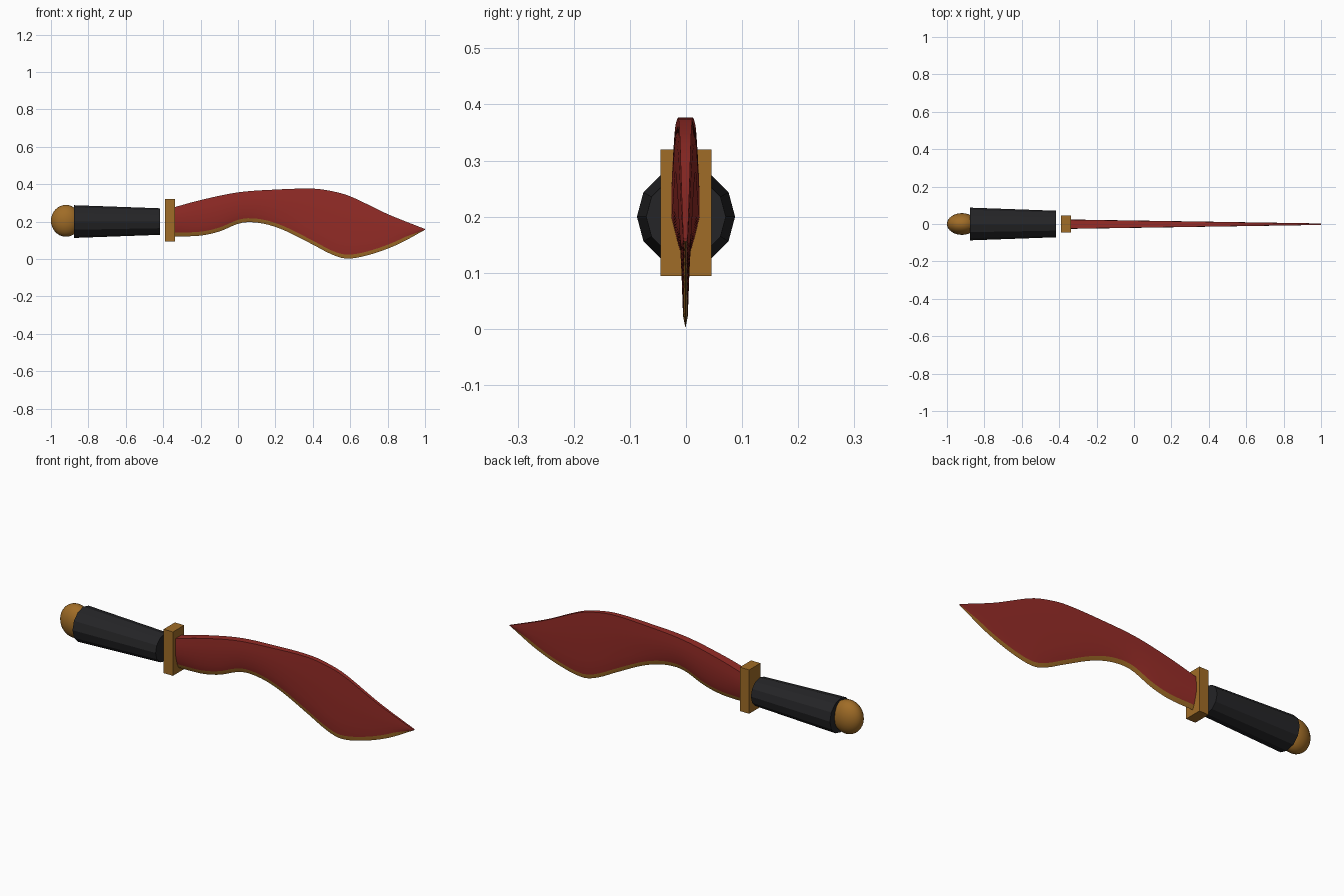
import bpy, bmesh, math

if "Cube" in bpy.data.objects:
    bpy.data.objects.remove(bpy.data.objects["Cube"])

def material(name, rgb):
    m = bpy.data.materials.new(name)
    m.diffuse_color = (*rgb, 1)
    m.use_nodes = True
    m.node_tree.nodes["Principled BSDF"].inputs["Base Color"].default_value = m.diffuse_color
    return m

RED = material("red", (0.30, 0.025, 0.02))
GOLD = material("gold", (0.35, 0.15, 0.02))
BLACK = material("black", (0.018, 0.018, 0.02))

def finish(name, mat):
    ob = bpy.context.object
    ob.name = name
    ob.data.materials.append(mat)
    return ob

def curve_z(pts, x):
    """Smooth cubic through (x, z) points."""
    n = len(pts)
    def slope(i):
        a, b = pts[max(i - 1, 0)], pts[min(i + 1, n - 1)]
        return (b[1] - a[1]) / (b[0] - a[0])
    i = max(k for k in range(n - 1) if k == 0 or pts[k][0] <= x)
    (x0, z0), (x1, z1) = pts[i], pts[i + 1]
    h = x1 - x0
    t = (x - x0) / h
    return ((2*t**3 - 3*t**2 + 1) * z0 + (t**3 - 2*t**2 + t) * h * slope(i)
            + (3*t**2 - 2*t**3) * z1 + (t**3 - t**2) * h * slope(i + 1))

# pommel
bpy.ops.mesh.primitive_uv_sphere_add(segments=32, ring_count=16, radius=1, location=(-0.92, 0, 0.204))
ob = finish("pommel", GOLD)
ob.scale = (0.08, 0.058, 0.085)
bpy.ops.object.shade_smooth()

# grip: tapered twelve-sided
bpy.ops.mesh.primitive_cone_add(vertices=12, radius1=0.0875, radius2=0.071, depth=0.46,
                                location=(-0.648, 0, 0.2), rotation=(0, math.pi / 2, 0))
finish("grip", BLACK)

# guard
bpy.ops.mesh.primitive_cube_add(size=1, location=(-0.364, 0, 0.207))
ob = finish("guard", GOLD)
ob.scale = (0.053, 0.091, 0.225)

# blade: spine and edge profiles, lofted cross-sections
SPINE = [(-0.34, 0.277), (-0.2, 0.315), (0, 0.356), (0.2, 0.371), (0.4, 0.376),
         (0.5, 0.363), (0.6, 0.335), (0.8, 0.24), (1.0, 0.16)]
EDGE = [(-0.34, 0.12), (-0.2, 0.125), (-0.1, 0.147), (0, 0.188), (0.06, 0.197), (0.15, 0.186),
        (0.25, 0.152), (0.4, 0.077), (0.5, 0.025), (0.58, 0.002), (0.7, 0.022),
        (0.85, 0.076), (1.0, 0.156)]
bm = bmesh.new()
rings = []
N = 48
for k in range(N + 1):
    x = -0.34 + 1.34 * k / N
    top, low = curve_z(SPINE, x), curve_z(EDGE, x)
    h = top - low
    t = 0.025 - 0.021 * k / N
    bevel = min(0.021, 0.2 * h)
    side = [(0.95 * t, top), (t, low + 0.8 * h), (t, low + 0.5 * h),
            (0.64 * t, low + max(0.27 * h, bevel * 1.2)), (0.4 * t, low + bevel)]
    loop = side + [(0, low)] + [(-y, z) for y, z in reversed(side)]
    rings.append([bm.verts.new((x, y - 0.001, z)) for y, z in loop])
M = len(rings[0])
for a, b in zip(rings, rings[1:]):
    for j in range(M):
        f = bm.faces.new((a[j], a[(j + 1) % M], b[(j + 1) % M], b[j]))
        f.material_index = 1 if j in (4, 5) else 0   # gilded cutting edge
bm.faces.new(rings[0])
bm.faces.new(rings[-1])
bmesh.ops.recalc_face_normals(bm, faces=bm.faces)
me = bpy.data.meshes.new("blade")
bm.to_mesh(me)
bm.free()
blade = bpy.data.objects.new("blade", me)
bpy.context.collection.objects.link(blade)
me.materials.append(RED)
me.materials.append(GOLD)
bpy.ops.object.select_all(action='DESELECT')
bpy.context.view_layer.objects.active = blade
blade.select_set(True)
bpy.ops.object.shade_smooth_by_angle(angle=math.radians(30))
